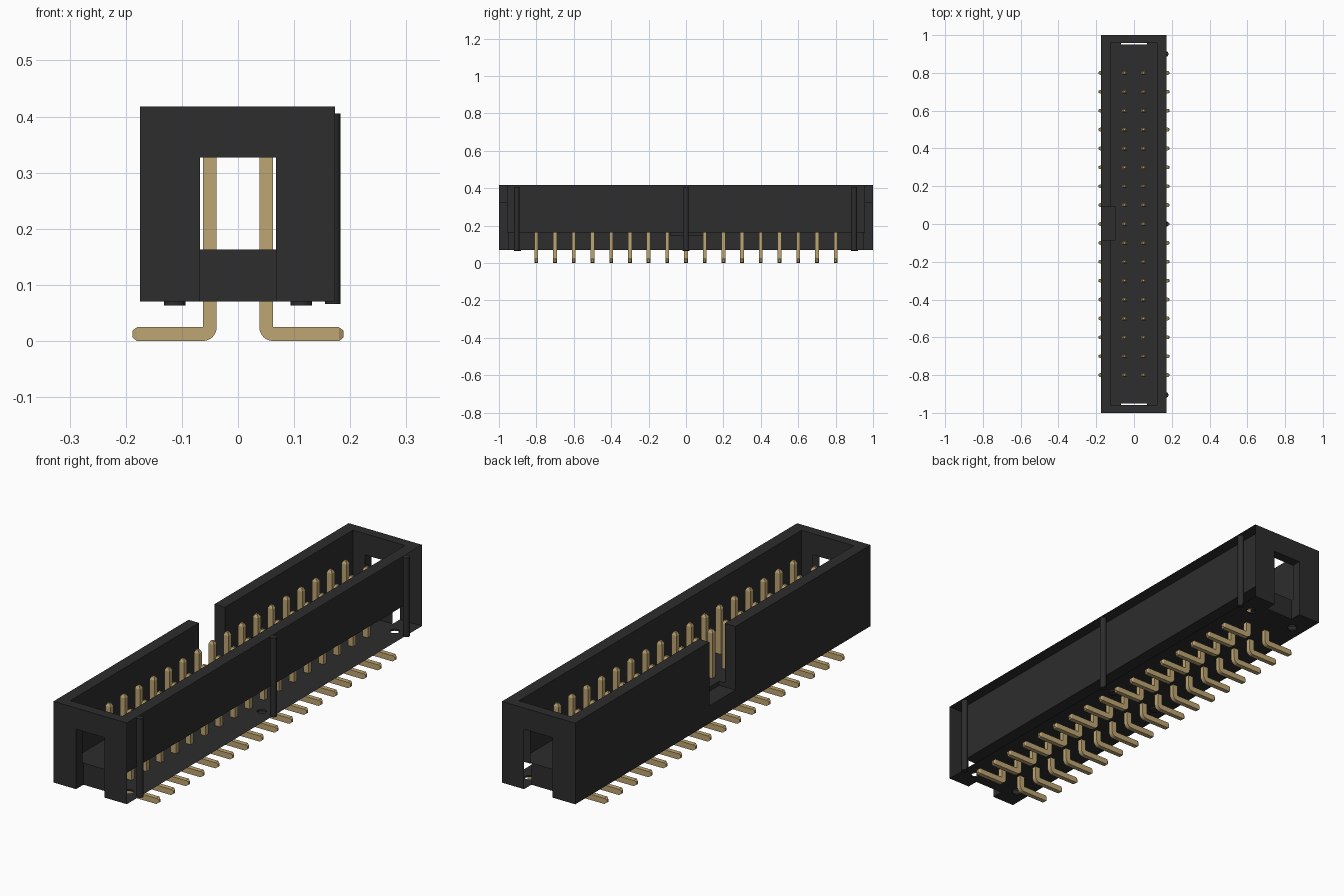
import bpy
import bmesh
import math
from mathutils import Vector

if "Cube" in bpy.data.objects:
    bpy.data.objects.remove(bpy.data.objects["Cube"])


def make_material(name, color):
    mat = bpy.data.materials.new(name)
    mat.use_nodes = True
    mat.diffuse_color = color
    bsdf = next(n for n in mat.node_tree.nodes if n.type == 'BSDF_PRINCIPLED')
    bsdf.inputs["Base Color"].default_value = color
    return mat


black = make_material("black plastic", (0.026, 0.026, 0.026, 1))
gold = make_material("dull gold", (0.52, 0.38, 0.17, 1))


def finish(name, bm, mat):
    bmesh.ops.recalc_face_normals(bm, faces=bm.faces)
    mesh = bpy.data.meshes.new(name)
    bm.to_mesh(mesh)
    bm.free()
    mesh.materials.append(mat)
    obj = bpy.data.objects.new(name, mesh)
    bpy.context.collection.objects.link(obj)
    return obj


def box(name, low, high):
    bm = bmesh.new()
    bmesh.ops.create_cube(bm, size=1)
    low, high = Vector(low), Vector(high)
    for v in bm.verts:
        v.co = (low + high) / 2 + v.co * (high - low)
    return finish(name, bm, black)


def rod(name, x, y, radius, z0, z1):
    bm = bmesh.new()
    bmesh.ops.create_cone(bm, cap_ends=True, segments=20, radius1=radius,
                          radius2=radius, depth=z1 - z0)
    bmesh.ops.translate(bm, verts=bm.verts, vec=(x, y, (z0 + z1) / 2))
    return finish(name, bm, black)


def combine(target, tool, operation):
    mod = target.modifiers.new("combine", 'BOOLEAN')
    mod.operation, mod.object, mod.solver = operation, tool, 'EXACT'
    bpy.context.view_layer.update()
    graph = bpy.context.evaluated_depsgraph_get()
    mesh = bpy.data.meshes.new_from_object(target.evaluated_get(graph))
    target.modifiers.clear()
    target.data = mesh
    bpy.data.objects.remove(tool)


# Housing: open tray with end slots and a key notch
RIGHT, BASE, TOP, FLOOR, SLOT = 0.173, 0.07, 0.418, 0.163, 0.068
housing = box("housing", (-0.175, -1, BASE), (RIGHT, 1, TOP))
combine(housing, box("cavity", (-0.125, -0.957, FLOOR), (0.122, 0.957, 0.6)), 'DIFFERENCE')
combine(housing, box("notch", (-0.3, -0.085, 0.145), (-0.098, 0.09, 0.6)), 'DIFFERENCE')
for side in (-1, 1):
    ys = sorted((side * 0.95, side * 1.1))
    combine(housing, box("slot", (-SLOT, ys[0], 0), (SLOT, ys[1], 0.327)), 'DIFFERENCE')

# Standoff pegs under the housing
for x in (-0.113, 0.113):
    for y in (-0.9, 0, 0.9):
        combine(housing, rod("peg", x, y, 0.019, 0.063, 0.1), 'UNION')

# The housing is an open shell on its outer right side, slot sides and end pegs
bm = bmesh.new()
bm.from_mesh(housing.data)
bm.normal_update()


def is_open(face):
    c, n = face.calc_center_median(), face.normal
    outer = c.x > RIGHT - 0.002 and n.x > 0.9
    slot_side = abs(c.x - SLOT) < 0.002 and n.x < -0.9 and abs(c.y) > 0.94
    peg_cap = c.z < BASE - 0.006 and n.z < -0.9 and abs(c.y) > 0.5
    return outer or slot_side or peg_cap


bmesh.ops.delete(bm, geom=[f for f in bm.faces if is_open(f)], context='FACES')
bm.to_mesh(housing.data)
bm.free()

# Round ribs along the right side
for label, y in (("front", -0.905), ("middle", 0), ("back", 0.9)):
    rib = rod(label + "_rib", 0.169, y, 0.014, 0.066, 0.405)
    for p in rib.data.polygons:
        p.use_smooth = abs(p.normal.z) < 0.5

# Contact pin: square section swept up, round the bend and out to the foot
W, H, T = 0.0245, 0.012, 0.010
pivot = Vector((0.0625, 0, 0.0245))


def section(bm, origin, across, scale=1):
    mid = origin + across * W / 2
    half = across * W / 2 * scale
    d = Vector((0, T * scale, 0))
    return [bm.verts.new(p) for p in (mid - half - d, mid + half - d,
                                      mid + half + d, mid - half + d)]


bm = bmesh.new()
left, down = Vector((-1, 0, 0)), Vector((0, 0, -1))
rings = [section(bm, Vector((pivot.x, 0, 0.368)), left, 0.5),
         section(bm, Vector((pivot.x, 0, 0.356)), left)]
for i in range(7):
    a = math.pi / 2 * i / 6
    rings.append(section(bm, pivot, left * math.cos(a) + down * math.sin(a)))
rings.append(section(bm, Vector((0.18, 0, pivot.z)), down))
rings.append(section(bm, Vector((0.188, 0, pivot.z)), down, 0.5))
for a, b in zip(rings, rings[1:]):
    for i in range(4):
        j = (i + 1) % 4
        bm.faces.new((a[i], a[j], b[j], b[i]))
bm.faces.new(rings[0])
bm.faces.new(rings[-1])
pins = finish("contact_pins", bm, gold)
pins.location.y = -0.8

# Repeat into two rows of seventeen
pins.modifiers.new("mirror", 'MIRROR').use_axis = (True, False, False)
row = pins.modifiers.new("row", 'ARRAY')
row.count = 17
row.use_relative_offset = False
row.use_constant_offset = True
row.constant_offset_displace = (0, 0.1, 0)
